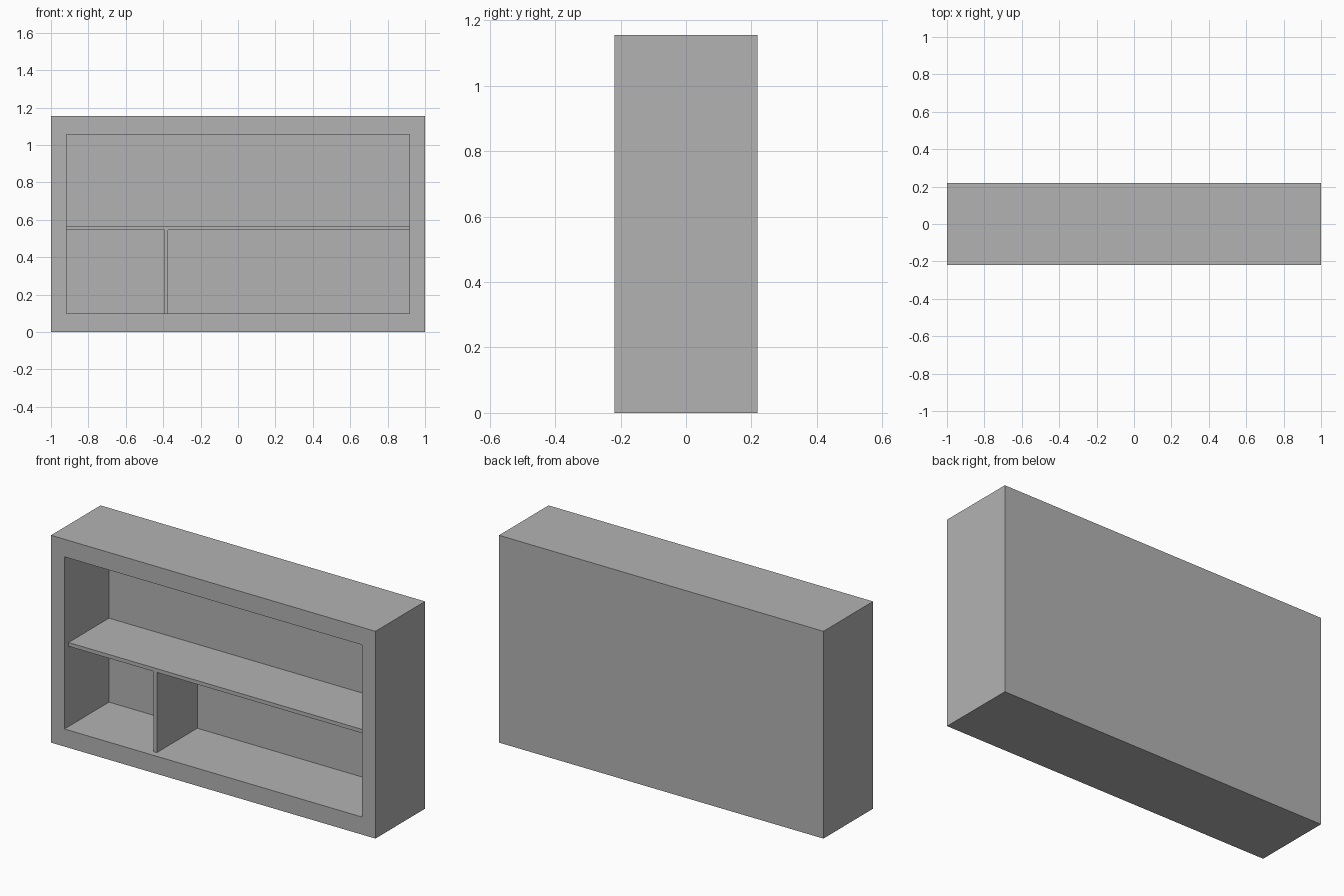
import bpy
import bmesh
from mathutils import Vector

cube = bpy.data.objects.get("Cube")
if cube:
    bpy.data.objects.remove(cube, do_unlink=True)

W, D, H = 1.0, 0.218, 1.155        # half width, half depth, height
IN_X, IN_Z0, IN_Z1 = 0.917, 0.098, 1.057
RECESS = 0.392
BACK_Y = -D + RECESS
SET_BACK = -D + 0.036

grey = bpy.data.materials.new("plain_grey")
grey.use_nodes = True
colour = (0.45, 0.45, 0.45, 1)
grey.diffuse_color = colour
grey.node_tree.nodes["Principled BSDF"].inputs["Base Color"].default_value = colour


def add_box(bm, low, high):
    low, high = Vector(low), Vector(high)
    verts = bmesh.ops.create_cube(bm, size=1)["verts"]
    bmesh.ops.scale(bm, vec=high - low, verts=verts)
    bmesh.ops.translate(bm, vec=(low + high) / 2, verts=verts)


def finish(name, bm):
    mesh = bpy.data.meshes.new(name)
    bm.to_mesh(mesh)
    bm.free()
    mesh.materials.append(grey)
    obj = bpy.data.objects.new(name, mesh)
    bpy.context.collection.objects.link(obj)


# Cabinet: a solid block whose front face is inset and pushed inward
bm = bmesh.new()
add_box(bm, (-W, -D, 0), (W, D, H))
front = min(bm.faces, key=lambda f: f.calc_center_median().y)
bmesh.ops.inset_individual(bm, faces=[front], thickness=0.05)
for v in front.verts:
    v.co.x = IN_X if v.co.x > 0 else -IN_X
    v.co.z = IN_Z1 if v.co.z > H / 2 else IN_Z0
hollow = bmesh.ops.extrude_discrete_faces(bm, faces=[front])["faces"]
for v in hollow[0].verts:
    v.co.y = BACK_Y
bmesh.ops.recalc_face_normals(bm, faces=bm.faces)
finish("cabinet", bm)

# Shelf across the full opening and the divider standing under it
for name, low, high in (
    ("shelf", (-IN_X, SET_BACK, 0.545), (IN_X, BACK_Y, 0.566)),
    ("divider", (-0.392, SET_BACK, IN_Z0), (-0.373, BACK_Y, 0.545)),
):
    bm = bmesh.new()
    add_box(bm, low, high)
    finish(name, bm)
